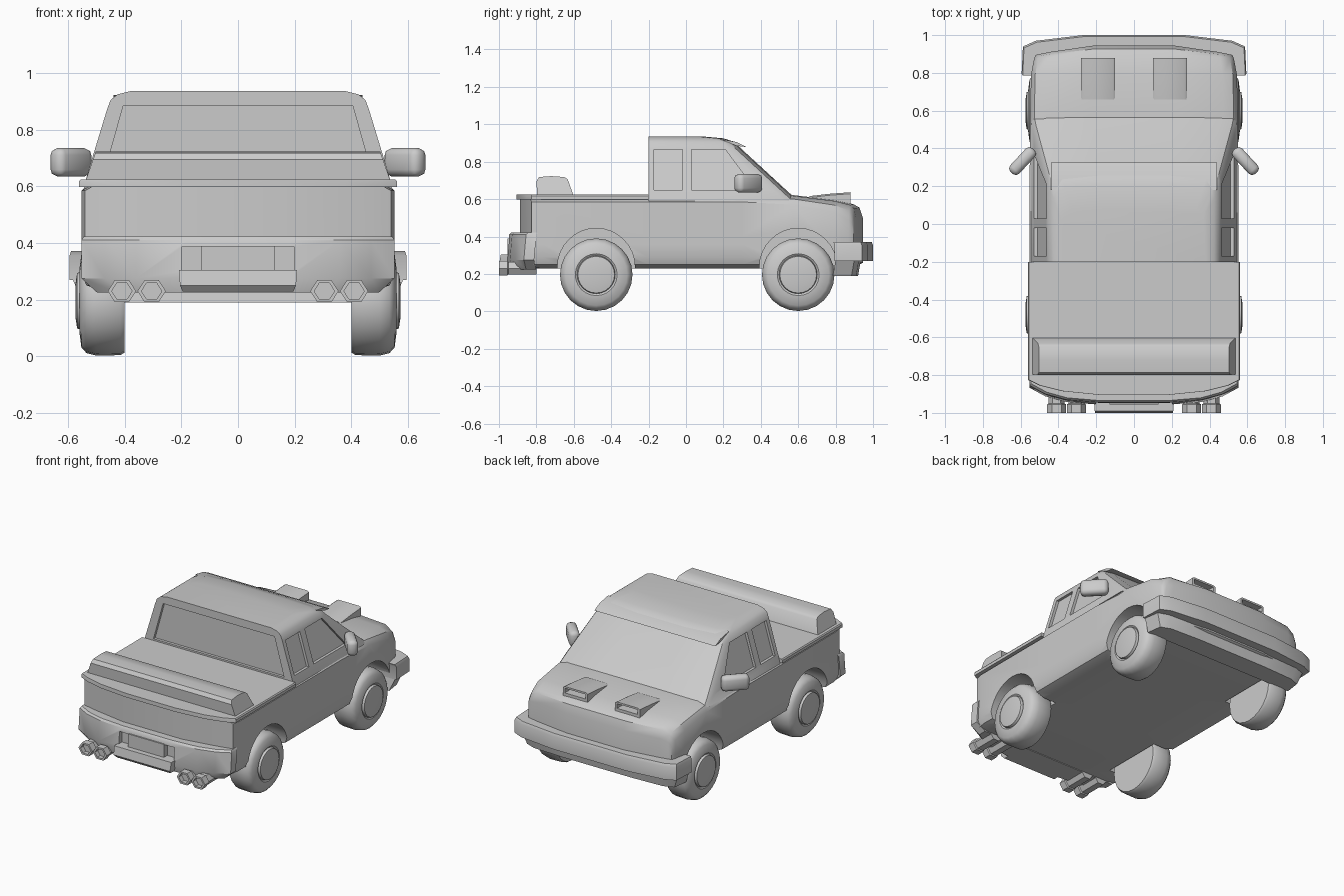
import bpy, bmesh, math
from mathutils import Vector, Matrix

if "Cube" in bpy.data.objects:
    bpy.data.objects.remove(bpy.data.objects["Cube"])


def finish(name, bm, angle=35):
    bmesh.ops.recalc_face_normals(bm, faces=bm.faces[:])
    me = bpy.data.meshes.new(name)
    bm.to_mesh(me)
    bm.free()
    ob = bpy.data.objects.new(name, me)
    bpy.context.collection.objects.link(ob)
    smooth(ob, angle)
    return ob


def smooth(ob, angle=35):
    bpy.ops.object.select_all(action='DESELECT')
    ob.select_set(True)
    bpy.context.view_layer.objects.active = ob
    bpy.ops.object.shade_smooth_by_angle(angle=math.radians(angle))


def loft(name, rings, angle=35, ladder=False):
    """Skin a list of equal-length point rings and cap both ends."""
    bm = bmesh.new()
    rows = [[bm.verts.new(p) for p in r] for r in rings]
    n = len(rows[0])
    for a, b in zip(rows, rows[1:]):
        for i in range(n):
            j = (i + 1) % n
            bm.faces.new((a[i], a[j], b[j], b[i]))
    for r in (rows[0], rows[-1]):
        if ladder:
            for i in range(n // 2 - 1):
                bm.faces.new((r[i], r[i + 1], r[n - 2 - i], r[n - 1 - i]))
        else:
            bm.faces.new(r)
    return finish(name, bm, angle)


def plan(half, z, s=1.0, dy=0.0):
    """Symmetric plan outline from its right half."""
    right = [(x * s, y + dy, z) for x, y in half]
    return right + [(-x, y, z) for x, y, z in reversed(right)]


def box(name, x0, x1, y0, y1, z0, z1, angle=35):
    ring = lambda z: [(x0, y0, z), (x1, y0, z), (x1, y1, z), (x0, y1, z)]
    return loft(name, [ring(z0), ring(z1)], angle)


def cut(ob, cutter):
    m = ob.modifiers.new("cut", 'BOOLEAN')
    m.operation = 'DIFFERENCE'
    m.solver = 'EXACT'
    m.object = cutter
    bpy.context.view_layer.objects.active = ob
    bpy.ops.object.modifier_apply(modifier=m.name)
    bpy.data.objects.remove(cutter)
    smooth(ob)


def lathe_x(name, profile, sides, centre, flip=1):
    rings = []
    for r, x in profile:
        rings.append([(flip * x, centre[0] + r * math.cos(2 * math.pi * k / sides),
                       centre[1] + r * math.sin(2 * math.pi * k / sides)) for k in range(sides)])
    return loft(name, rings, 40)


# Main body: cross-sections from tail to nose
def section(y, w, zs, zt, zb, bend):
    up = [(-1, .40), (-1, zs), (-.96, zs + .6 * (zt - zs)), (-.86, zt - .004), (-.4, zt)]
    up += [(-x, z) for x, z in reversed(up)]
    low = [(1, .36), (1, .29), (.97, .25), (.86, zb), (.4, zb)]
    low += [(-x, z) for x, z in reversed(low)]
    return [(x * w, y + bend * x * x, z) for x, z in up + low]


body = loft("body", [section(*s) for s in (
    (-.90, .54, .585, .605, .235, .075), (-.80, .552, .585, .605, .23, .03),
    (-.20, .552, .585, .612, .23, 0), (.30, .552, .585, .618, .23, 0),
    (.57, .55, .57, .622, .23, 0), (.80, .545, .53, .594, .23, -.01),
    (.90, .53, .49, .573, .24, -.03), (.935, .525, .475, .555, .25, -.05),
    (.955, .52, .46, .50, .26, -.06))], ladder=True)

# Wheel arches and wheels
for y in (-.48, .60):
    for s in (-1, 1):
        cut(body, lathe_x("arch_cutter", [(.207, .385), (.207, .70)], 32, (y, .237), s))
        lathe_x("wheel", [(.10, .40), (.183, .40), (.192, .415), (.194, .50), (.185, .535),
                          (.165, .553), (.112, .56), (.102, .553), (.098, .568), (.06, .574)],
                24, (y, .196), s)


# Cab with recessed windows
def cab_ring(z, yb, yf, w):
    return plan([(w, yb), (w, yf - .07), (w * .97, yf - .03), (w * .86, yf - .008), (w * .4, yf)], z)


cab = loft("cab", [cab_ring(*r) for r in (
    (.59, -.20, .60, .545), (.64, -.20, .545, .533), (.87, -.20, .295, .463),
    (.905, -.20, .265, .45), (.925, -.20, .20, .425), (.936, -.20, .08, .38))])

cut(cab, loft("rear_window_cutter", [
    [(-.475, y, .635), (.475, y, .635), (.405, y, .885), (-.405, y, .885)] for y in (-.3, -.182)]))
for s in (-1, 1):
    for pane in ([(-.17, .65), (-.02, .65), (-.02, .865), (-.17, .865)],
                 [(.03, .65), (.37, .65), (.21, .865), (.03, .865)]):
        cut(cab, loft("side_window_cutter", [
            [(s * (.533 - .304 * (z - .64) + d), y, z) for y, z in pane] for d in (-.018, .1)]))

# Roof visor above the windscreen
loft("roof_visor", [[(x, .18, .922), (x, .27, .905), (x, .325, .878), (x, .27, .885)]
                    for x in (-.44, .44)])

# Bed cover with overhanging lip
lip = [(.562, -.20), (.562, -.825), (.50, -.855), (.38, -.885), (.18, -.905)]
loft("bed_cover", [plan(lip, .598), plan(lip, .617), plan(lip, .624, .99)])

# Rear spoiler
spoiler = [(-.795, .615), (-.80, .695), (-.785, .718), (-.72, .723), (-.65, .718), (-.632, .705), (-.60, .615)]
loft("rear_spoiler", [
    [(s * (w - (z - .615) * .35), y, z) for y, z in spoiler]
    for s, w in ((-1, .54), (1, .54))])

# Rear bumper with plate recess, plate and step
rear = [(.553, -.80), (.553, -.855), (.47, -.90), (.36, -.93), (.18, -.945)]
bumper = loft("rear_bumper", [plan(rear, .225, .90), plan(rear, .275, 1, -.012),
                              plan(rear, .41), plan(rear, .422, .985, .01)])
cut(bumper, box("recess_cutter", -.2, .2, -1.1, -.92, .30, .385))
box("number_plate", -.13, .13, -.955, -.90, .305, .39)
loft("rear_step", [
    [(-w, -1.0 + d, z), (w, -1.0 + d, z), (w, -.90, z), (-w, -.90, z)]
    for w, d, z in ((.195, .02, .228), (.205, 0, .25), (.208, .01, .305))])

# Twin hexagonal exhaust pipes
for x in (-.41, -.305, .305, .41):
    def hexagon(r, y):
        return [(x + r * math.cos(k * math.pi / 3), y, .23 + .9 * r * math.sin(k * math.pi / 3))
                for k in range(6)]
    loft("exhaust_pipe", [hexagon(.042, -.80), hexagon(.042, -.95), hexagon(.05, -.955),
                          hexagon(.05, -1.0), hexagon(.036, -1.0), hexagon(.036, -.97)], 25)

# Front bumper and lower valance
front = [(.595, .795), (.588, .94), (.52, .97), (.27, 1.0)]
loft("front_bumper", [plan(front, .27), plan(front, .355), plan(front, .372, .99, -.008)])
valance = [(.585, .80), (.57, .90), (.50, .925), (.27, .935)]
loft("front_valance", [plan(valance, .19, .94, -.015), plan(valance, .275)])

# Hood scoops, open towards the nose
for s in (-1, 1):
    scoop = loft("hood_scoop", [
        [(s * .19 + d * w, y, z) for d, y, z in
         ((-1, y0, .57), (1, y0, .57), (1, y0, zt - .008), (.85, y0, zt), (-.85, y0, zt), (-1, y0, zt - .008))]
        for y0, zt, w in ((.66, .616, .09), (.76, .628, .09), (.88, .637, .09))])
    cut(scoop, box("scoop_cutter", s * .19 - .075, s * .19 + .075, .82, 1, .595, .625))

# Door mirrors
for s in (-1, 1):
    bm = bmesh.new()
    rot = Matrix.Rotation(-s * math.radians(47), 4, 'Z')
    bmesh.ops.create_cube(bm, size=1, matrix=Matrix.Translation((s * .59, .333, .685))
                          @ rot @ Matrix.Diagonal((.17, .065, .10, 1)))
    bmesh.ops.bevel(bm, geom=bm.edges[:], offset=.024, segments=2, affect='EDGES', profile=.5)
    finish("door_mirror", bm, 50)
